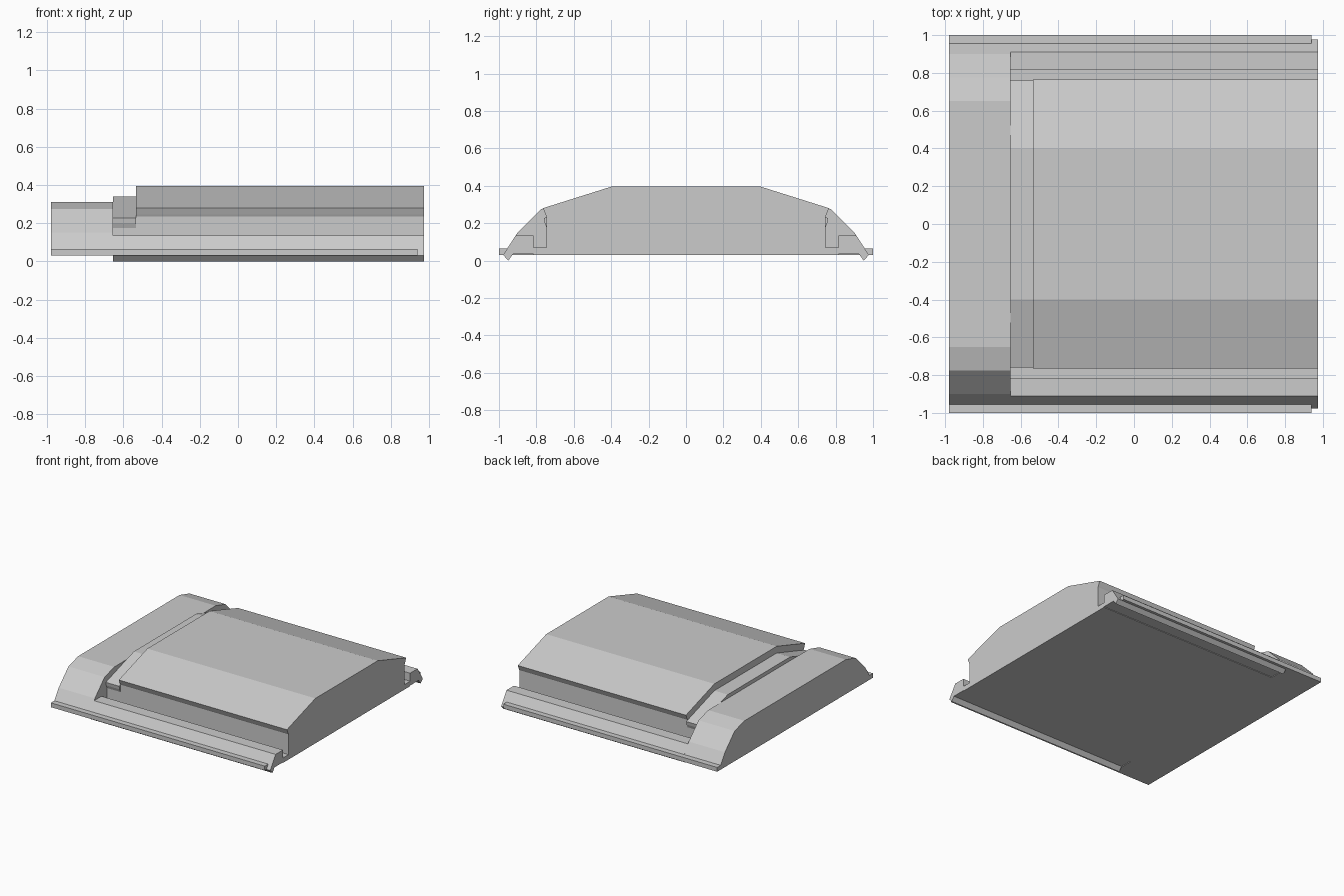
import bpy, bmesh

cube = bpy.data.objects.get("Cube")
if cube:
    bpy.data.objects.remove(cube, do_unlink=True)

grey = bpy.data.materials.new("plain grey")
grey.use_nodes = True
grey.diffuse_color = (0.6, 0.6, 0.6, 1)
grey.node_tree.nodes["Principled BSDF"].inputs["Base Color"].default_value = (0.6, 0.6, 0.6, 1)


def extrude(name, profile, x0, x1):
    """Extrude a closed (y, z) outline along x into a solid."""
    bm = bmesh.new()
    face = bm.faces.new([bm.verts.new((x0, y, z)) for y, z in profile])
    out = bmesh.ops.extrude_face_region(bm, geom=[face])
    moved = [g for g in out["geom"] if isinstance(g, bmesh.types.BMVert)]
    bmesh.ops.translate(bm, vec=(x1 - x0, 0, 0), verts=moved)
    bmesh.ops.recalc_face_normals(bm, faces=bm.faces)
    mesh = bpy.data.meshes.new(name)
    bm.to_mesh(mesh)
    bm.free()
    mesh.materials.append(grey)
    obj = bpy.data.objects.new(name, mesh)
    bpy.context.collection.objects.link(obj)
    return obj


def symmetric(half):
    """Complete a half outline, listed bottom to top, across y = 0."""
    return half + [(-y, z) for y, z in reversed(half)]


END, STEP, TIP = -0.655, -0.535, 0.975
FLOOR, WALL = 0.03, 0.745

# Raised end block with sloping shoulders
extrude("end_block", symmetric([
    (1.0, FLOOR), (1.0, 0.065), (0.955, 0.065), (0.9, 0.15),
    (0.775, 0.275), (0.65, 0.31)]), -0.98, END)

# Main hood with overhanging lips
extrude("main_hood", symmetric([
    (WALL, FLOOR), (WALL, 0.235), (0.75, 0.245), (0.765, 0.28),
    (0.4, 0.395)]), STEP, TIP)

# Lower step between the end block and the hood
extrude("hood_step", symmetric([
    (WALL, FLOOR), (WALL, 0.175), (0.755, 0.2), (0.76, 0.227),
    (0.4, 0.34)]), END, STEP)

for side, s in (("left", 1), ("right", -1)):
    def mirrored(points):
        return [(s * y, z) for y, z in points]

    # The rail, with its drip lip, shares one outline with the channel floor
    suffix = "back" if s > 0 else "front"
    extrude("side_rail_" + suffix, mirrored([
        (WALL, FLOOR), (WALL, 0.07), (0.815, 0.07), (0.815, 0.135),
        (0.91, 0.135), (0.978, 0.03), (0.95, 0.0), (0.925, 0.035),
        (0.815, 0.035), (0.815, FLOOR)]), END, TIP)

    # Narrow outer ledge, ending just short of the rail
    extrude("outer_ledge_" + suffix, mirrored([
        (0.965, FLOOR), (1.0, FLOOR), (1.0, 0.065), (0.955, 0.065)]), END, 0.94)
